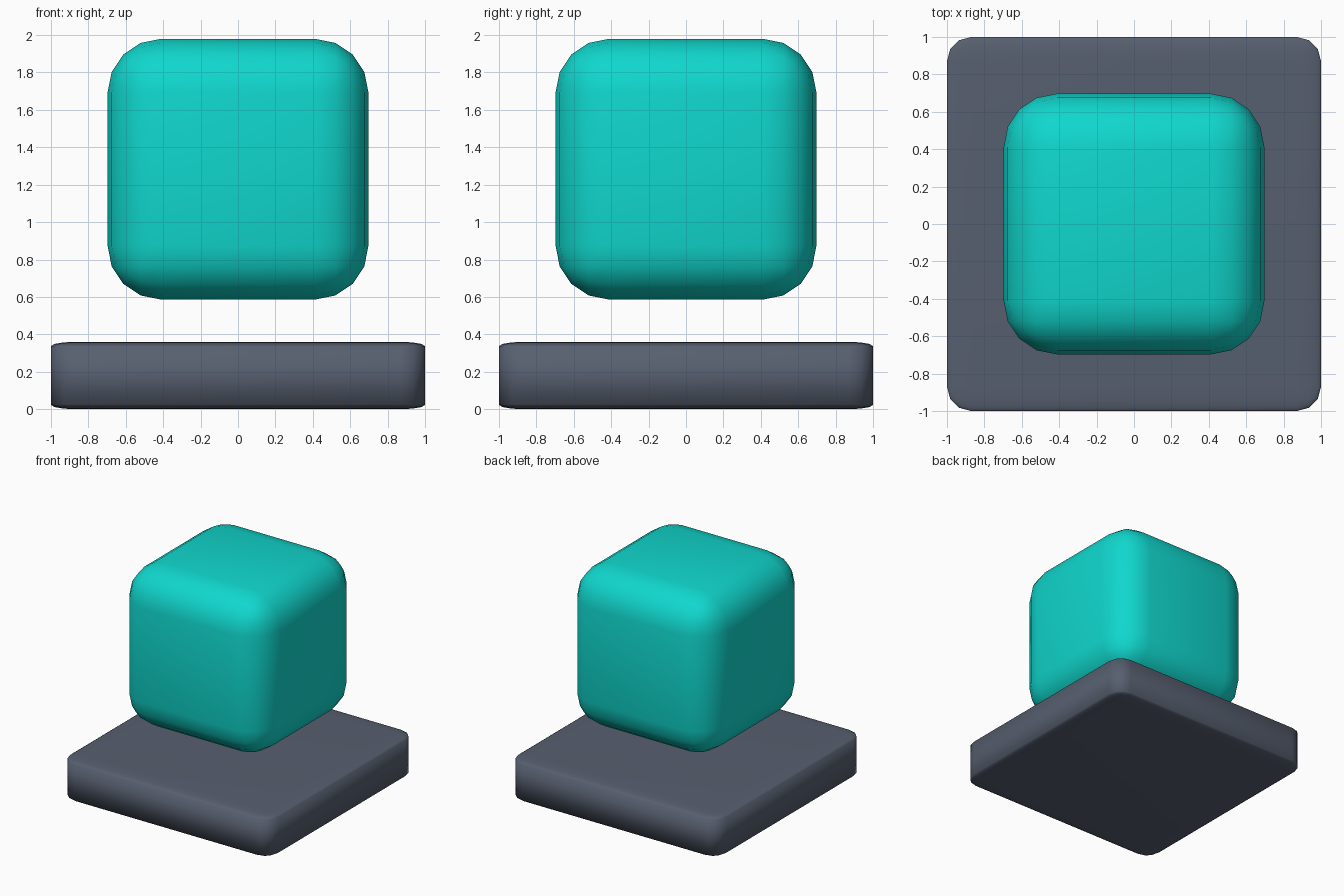
import bpy

if "Cube" in bpy.data.objects:
    bpy.data.objects.remove(bpy.data.objects["Cube"])


def material(name, color):
    mat = bpy.data.materials.new(name)
    mat.diffuse_color = (*color, 1)
    mat.use_nodes = True
    mat.node_tree.nodes["Principled BSDF"].inputs["Base Color"].default_value = mat.diffuse_color
    return mat


def rounded_block(name, half, z, radius, segments, mat):
    # The bevel is made on a 2-unit cube, so it flattens with the block
    bpy.ops.mesh.primitive_cube_add(size=2, location=(0, 0, z))
    ob = bpy.context.object
    ob.name = name
    ob.scale = half
    bevel = ob.modifiers.new("rounding", 'BEVEL')
    bevel.width = radius
    bevel.segments = segments
    bevel.limit_method = 'NONE'
    ob.data.materials.append(mat)
    bpy.ops.object.shade_smooth()
    return ob


slate = material("slate grey", (0.095, 0.115, 0.16))
turquoise = material("turquoise", (0.005, 0.68, 0.61))

# Flat base slab
rounded_block("base_slab", (1, 1, 0.18), 0.18, 0.13, 3, slate)

# Floating rounded cube
rounded_block("floating_cube", (0.697, 0.697, 0.697), 1.283, 0.41, 4, turquoise)
